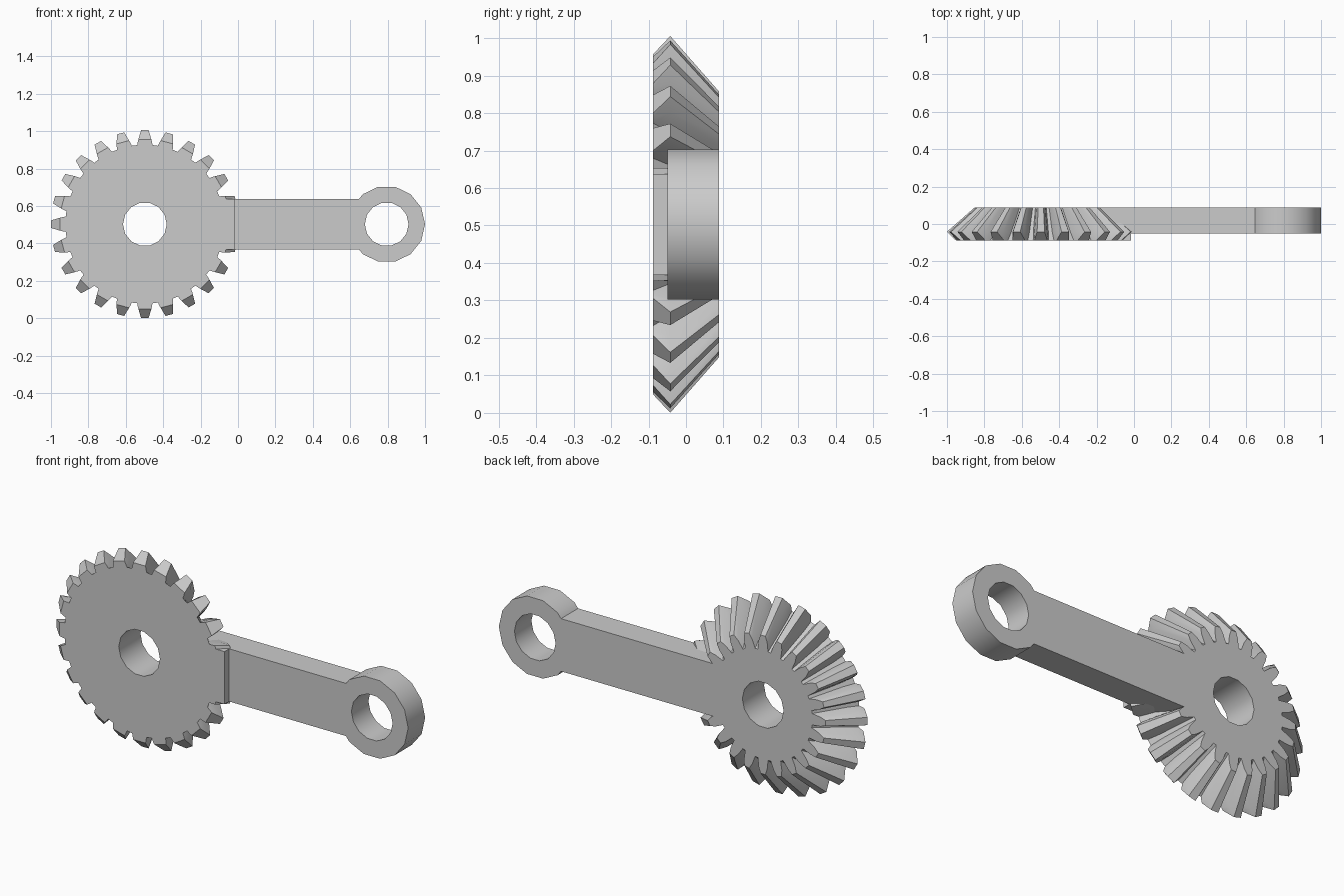
import bpy, bmesh, math

cube = bpy.data.objects.get("Cube")
if cube:
    bpy.data.objects.remove(cube, do_unlink=True)

# Main dimensions
FRONT, BACK, ARM_FRONT = -0.088, 0.088, -0.05
AXIS_Z, GEAR_X, EYE_X = 0.503, -0.498, 0.795
HOLE_R, EYE_R, SIDES = 0.117, 0.205, 14
ARM_HALF = 0.135
TEETH = 24

grey = bpy.data.materials.new("plain grey")
grey.use_nodes = True
colour = (0.6, 0.6, 0.6, 1)
grey.diffuse_color = colour
grey.node_tree.nodes["Principled BSDF"].inputs["Base Color"].default_value = colour


def circle(x, radius):
    """Points of a regular polygon around (x, AXIS_Z)."""
    steps = [math.tau * i / SIDES for i in range(SIDES)]
    return [(x + radius * math.cos(a), AXIS_Z + radius * math.sin(a)) for a in steps]


def loft(name, stations):
    """Join outlines along y; each station is (y, outer loop, hole loop or None)."""
    bm = bmesh.new()
    rings = []
    for y, *loops in stations:
        rings.append([[bm.verts.new((x, y, z)) for x, z in loop] for loop in loops if loop])
    for near, far in zip(rings, rings[1:]):
        for a, b in zip(near, far):
            for i in range(len(a)):
                j = (i + 1) % len(a)
                bm.faces.new((a[i], a[j], b[j], b[i]))
    # End caps, left open at the hole
    for cap in (rings[0], rings[-1]):
        edges = [bm.edges.get((lp[i - 1], lp[i])) for lp in cap for i in range(len(lp))]
        bmesh.ops.triangle_fill(bm, use_beauty=True, use_dissolve=False, edges=edges)
    bmesh.ops.recalc_face_normals(bm, faces=bm.faces)
    mesh = bpy.data.meshes.new(name)
    bm.to_mesh(mesh)
    bm.free()
    mesh.materials.append(grey)
    obj = bpy.data.objects.new(name, mesh)
    bpy.context.collection.objects.link(obj)
    bpy.ops.object.select_all(action='DESELECT')
    obj.select_set(True)
    bpy.context.view_layer.objects.active = obj
    bpy.ops.object.shade_smooth_by_angle(angle=math.radians(27))
    return obj


def gear_outline(profile):
    """Toothed outline from half a tooth: (radius, half angle) from root to tip."""
    points = []
    half = [(r, -a) for r, a in profile]
    tooth = half + [(r, -a) for r, a in reversed(half)]
    for i in range(TEETH):
        centre = math.tau * i / TEETH
        for r, a in tooth:
            # The tooth inside the arm is kept at root height
            r = profile[0][0] if i == 0 else r
            points.append((GEAR_X + r * math.cos(centre + a),
                           AXIS_Z + r * math.sin(centre + a)))
    return points


# Bevel gear: widest just behind its front face, tapering to the back
hole = circle(GEAR_X, HOLE_R)
loft("bevel_gear", [
    (FRONT, gear_outline([(0.425, 0.096), (0.442, 0.086), (0.455, 0.076)]), hole),
    (-0.042, gear_outline([(0.387, 0.104), (0.457, 0.074), (0.503, 0.04)]), hole),
    (BACK, gear_outline([(0.28, 0.104), (0.325, 0.074), (0.355, 0.04)]), hole),
])

# Arm with a round eye at its end
eye = circle(EYE_X, EYE_R)
around = [eye[i % SIDES] for i in range(-5, 6)]
join, start = EYE_X - 0.148, -0.265
top, bottom = AXIS_Z + ARM_HALF, AXIS_Z - ARM_HALF
outline = around + [(join, top), (start, top), (start, bottom), (join, bottom)]
eye_hole = circle(EYE_X, HOLE_R)
loft("arm", [(ARM_FRONT, outline, eye_hole), (BACK, outline, eye_hole)])

# Block filling the gear rim in front of the arm
block = [(-0.11, bottom), (-0.015, bottom), (-0.015, top), (-0.11, top)]
loft("rim_block", [(FRONT, block, None), (ARM_FRONT, block, None)])
